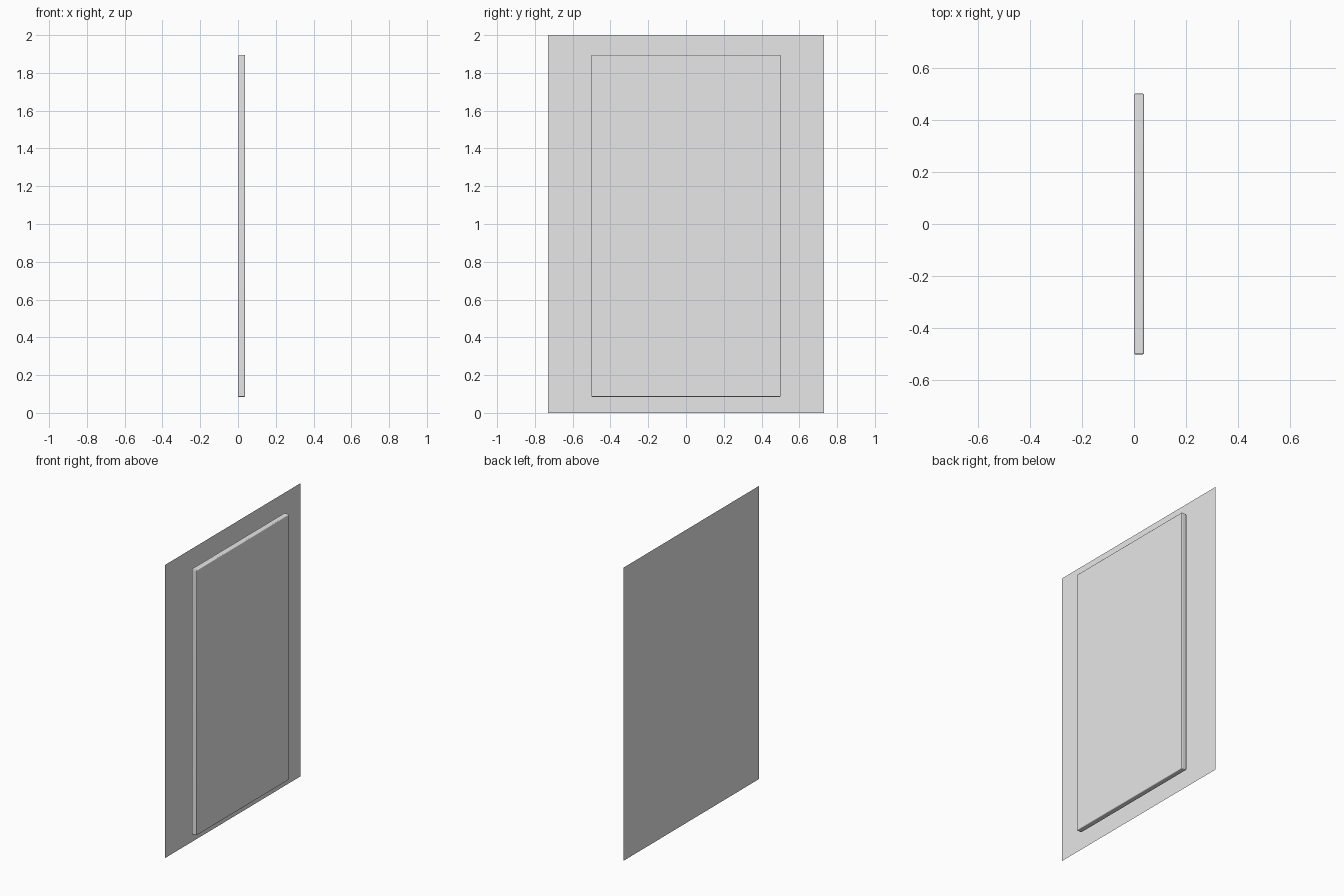
import bpy

if "Cube" in bpy.data.objects:
    bpy.data.objects.remove(bpy.data.objects["Cube"])

# One plain grey for everything
grey = bpy.data.materials.new("light_grey")
grey.diffuse_color = (0.8, 0.8, 0.8, 1.0)
grey.use_nodes = True
grey.node_tree.nodes["Principled BSDF"].inputs["Base Color"].default_value = grey.diffuse_color

PANEL_X = -0.038          # backing sheet sits behind the slab
SLAB_T = 0.038            # slab runs from x = 0 to x = SLAB_T
SLAB_Z = (0.085, 1.895)

# Thin backing sheet, facing +x
bpy.ops.mesh.primitive_plane_add(size=1, location=(PANEL_X, 0, 1),
                                 rotation=(0, 1.5707963, 0))
sheet = bpy.context.object
sheet.name = "backing_sheet"
sheet.scale = (2.0, 1.46, 1)
bpy.ops.object.transform_apply(location=False, rotation=True, scale=True)
sheet.data.materials.append(grey)

# Slab with softly rounded edges
bpy.ops.mesh.primitive_cube_add(size=1, location=(SLAB_T / 2, 0, sum(SLAB_Z) / 2))
slab = bpy.context.object
slab.name = "door_slab"
slab.scale = (SLAB_T, 1.003, SLAB_Z[1] - SLAB_Z[0])
bpy.ops.object.transform_apply(location=False, rotation=False, scale=True)
slab.data.materials.append(grey)
bevel = slab.modifiers.new("edge_round", 'BEVEL')
bevel.width = 0.005
bevel.segments = 3
bpy.ops.object.shade_smooth_by_angle()
